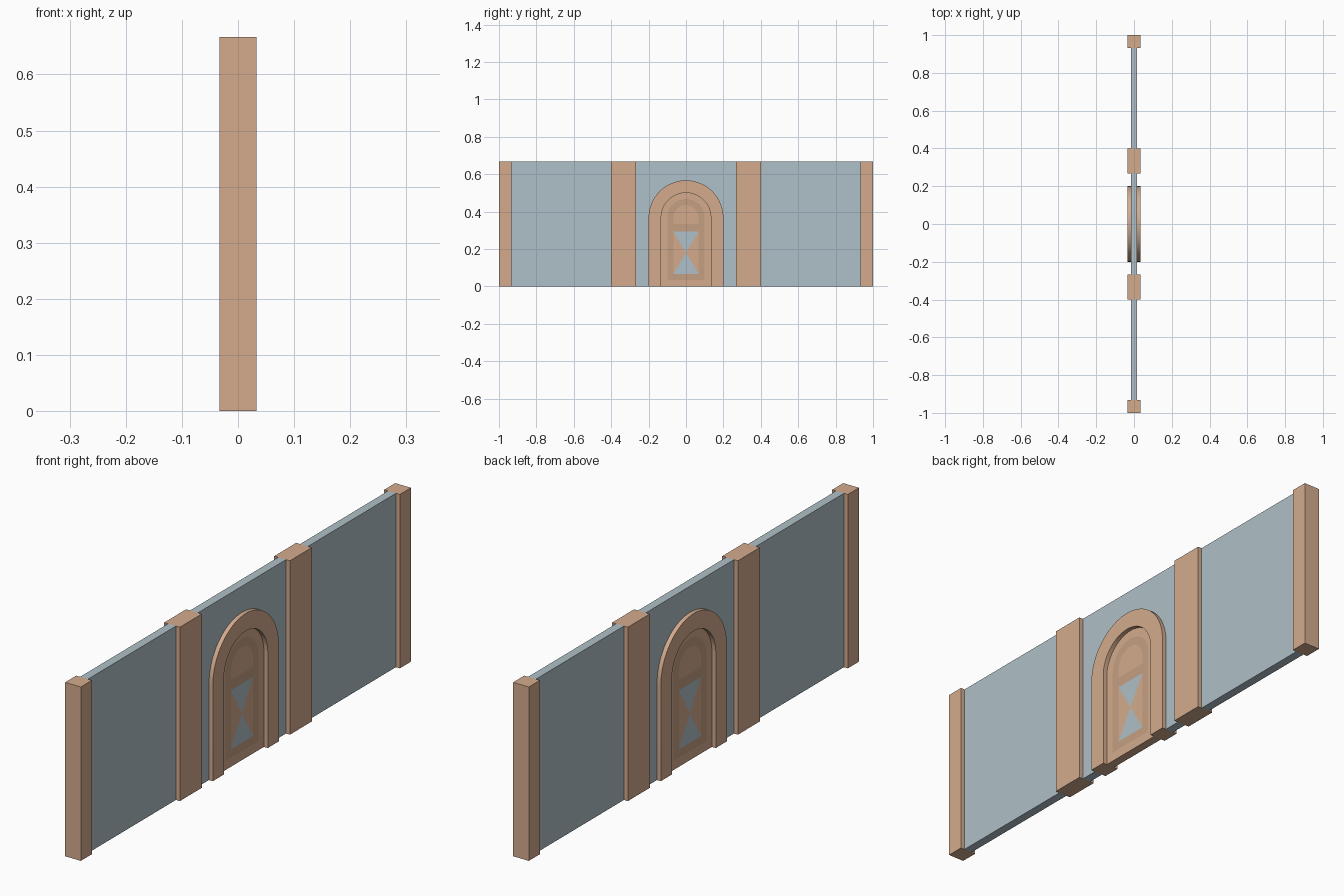
import bpy, bmesh
from math import sin, cos, pi, radians
from mathutils import Matrix

if "Cube" in bpy.data.objects:
    bpy.data.objects.remove(bpy.data.objects["Cube"])

H = 0.667           # wall height
SPRING = 0.367      # height where the arches start to curve
THIN, THICK = 0.0167, 0.0333   # half depths along x


def material(name, rgb):
    m = bpy.data.materials.new(name)
    m.diffuse_color = (*rgb, 1)
    m.use_nodes = True
    m.node_tree.nodes["Principled BSDF"].inputs["Base Color"].default_value = m.diffuse_color
    return m


TAN = material("tan_wood", (0.66, 0.41, 0.27))
DARK = material("dark_tan_wood", (0.56, 0.35, 0.23))
BLUE = material("blue_grey", (0.43, 0.53, 0.58))

# local x, y, z -> world y, z, x
SIDEWAYS = Matrix(((0, 0, 1, 0), (1, 0, 0, 0), (0, 1, 0, 0), (0, 0, 0, 1)))


def slab(name, loops, half_depth, mat):
    """Extrude (y, z) outlines along x; extra loops become holes."""
    cu = bpy.data.curves.new(name, 'CURVE')
    cu.dimensions = '2D'
    cu.fill_mode = 'BOTH'
    cu.extrude = half_depth
    for pts in loops:
        sp = cu.splines.new('POLY')
        sp.points.add(len(pts) - 1)
        for p, (y, z) in zip(sp.points, pts):
            p.co = (y, z, 0, 1)
        sp.use_cyclic_u = True
    ob = bpy.data.objects.new(name, cu)
    bpy.context.collection.objects.link(ob)
    bpy.ops.object.select_all(action='DESELECT')
    ob.select_set(True)
    bpy.context.view_layer.objects.active = ob
    bpy.ops.object.convert(target='MESH')
    ob = bpy.context.object
    ob.name = name
    me = ob.data
    bm = bmesh.new()
    bm.from_mesh(me)
    bm.transform(SIDEWAYS)
    bmesh.ops.remove_doubles(bm, verts=bm.verts, dist=1e-5)
    bmesh.ops.recalc_face_normals(bm, faces=bm.faces)
    bm.to_mesh(me)
    bm.free()
    me.materials.clear()
    me.materials.append(mat)
    bpy.ops.object.shade_smooth_by_angle(angle=radians(30))
    return ob


def rect(y0, y1, z0, z1):
    return [(y0, z0), (y0, z1), (y1, z1), (y1, z0)]


def arch(r, z0, n=32):
    arc = [(-r * cos(pi * i / n), SPRING + r * sin(pi * i / n)) for i in range(n + 1)]
    return [(-r, z0)] + arc + [(r, z0)]


# pillars and plain wall panels on both sides
for side, s in (("left", -1), ("right", 1)):
    for part, a, b, d, mat in (("inner_pillar", 0.267, 0.4, THICK, TAN),
                               ("wall_panel", 0.4, 0.933, THIN, BLUE),
                               ("end_pillar", 0.933, 1.0, THICK, TAN)):
        slab(f"{part}_{side}", [rect(s * a, s * b, 0, H)], d, mat)

# middle wall panel, notched around the doorway
slab("doorway_wall", [[(-0.267, 0)] + arch(0.2, 0) +
                      [(0.267, 0), (0.267, H), (-0.267, H)]], THIN, BLUE)

# raised arch around the door
slab("door_arch", [arch(0.2, 0) + arch(0.133, 0)[::-1]], THICK, TAN)

# door leaf with inlaid flush panels
W, Z0, Z1, ZM = 0.067, 0.067, 0.293, 0.18
slab("door_leaf", [arch(0.133, 0), arch(0.1, 0.035)], THIN, TAN)
slab("door_frame", [arch(0.1, 0.035), arch(W, 0.333), rect(-W, W, Z0, Z1)], THIN, DARK)
slab("door_top_panel", [arch(W, 0.333)], THIN, TAN)
for side, s in (("left", -1), ("right", 1)):
    slab(f"door_side_panel_{side}", [[(s * W, Z0), (s * W, Z1), (0, ZM)]], THIN, TAN)
for side, z in (("lower", Z0), ("upper", Z1)):
    slab(f"door_glass_{side}", [[(-W, z), (W, z), (0, ZM)]], THIN, BLUE)
